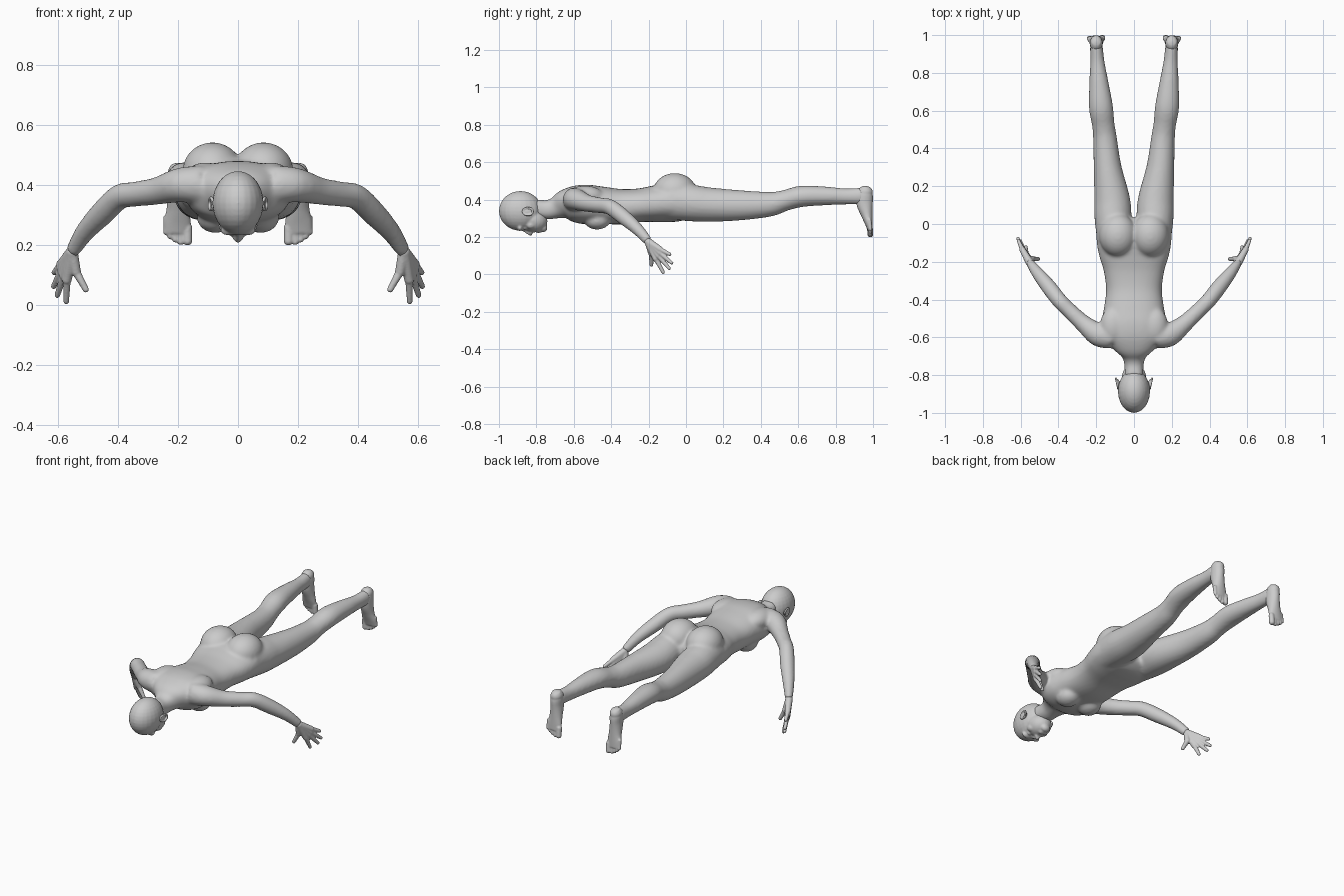
import bpy, bmesh, math
from mathutils import Vector, Matrix

if "Cube" in bpy.data.objects:
    bpy.data.objects.remove(bpy.data.objects["Cube"])

mat = bpy.data.materials.new("neutral_grey")
mat.use_nodes = True
GREY = (0.6, 0.6, 0.6, 1)
mat.diffuse_color = GREY
mat.node_tree.nodes["Principled BSDF"].inputs["Base Color"].default_value = GREY
mat.node_tree.nodes["Principled BSDF"].inputs["Roughness"].default_value = 0.6


def spline(rows, steps=5):
    """Catmull-Rom through rows of numbers."""
    rows = [Vector(r) for r in rows]
    ext = [rows[0]] + rows + [rows[-1]]
    out = []
    for a, b, c, d in zip(ext, ext[1:], ext[2:], ext[3:]):
        for i in range(steps):
            t = i / steps
            out.append(b + (c - a) * (t / 2) + (a * 2 - b * 5 + c * 4 - d) * (t * t / 2)
                       + (b * 3 - a - c * 3 + d) * (t ** 3 / 2))
    return out + [rows[-1]]


def loft(bm, rows, up=(0, 0, 1), n=24, power=1.0):
    """Skin oval sections given as x, y, z, side radius, up radius."""
    pts = spline(rows)
    rings = []
    for i, p in enumerate(pts):
        a, b = pts[max(i - 1, 0)], pts[min(i + 1, len(pts) - 1)]
        tan = Vector((b - a)[:3]).normalized()
        side = tan.cross(Vector(up)).normalized()
        top = side.cross(tan)
        ring = []
        for k in range(n):
            c, s = (f(math.tau * k / n) for f in (math.cos, math.sin))
            c, s = (math.copysign(abs(v) ** power, v) for v in (c, s))
            ring.append(bm.verts.new(Vector(p[:3]) + side * (c * p[3]) + top * (s * p[4])))
        rings.append(ring)
    for r, q in zip(rings, rings[1:]):
        for k in range(n):
            j = (k + 1) % n
            bm.faces.new((r[k], r[j], q[j], q[k]))
    bm.faces.new(rings[0][::-1])
    bm.faces.new(rings[-1])


def ball(bm, centre, radii, tilt=0):
    m = Matrix.Translation(centre) @ Matrix.Rotation(tilt, 4, 'X') @ Matrix.Diagonal((*radii, 1))
    bmesh.ops.create_uvsphere(bm, u_segments=24, v_segments=16, radius=1, matrix=m)


def capsule(bm, a, b, ra, rb):
    up = (0, 0, 1) if abs(a[2] - b[2]) < abs(a[1] - b[1]) * 4 else (0, 1, 0)
    loft(bm, [(*a, ra, ra), (*b, rb, rb)], up, 12)
    ball(bm, a, (ra,) * 3)
    ball(bm, b, (rb,) * 3)


def flip(rows, s):
    return [(r[0] * s, *r[1:]) for r in rows]


def finish(bm, name, voxel, smooth):
    """Fuse overlapping forms into one smooth skin."""
    bmesh.ops.recalc_face_normals(bm, faces=bm.faces)
    me = bpy.data.meshes.new(name)
    bm.to_mesh(me)
    bm.free()
    me.materials.append(mat)
    ob = bpy.data.objects.new(name, me)
    bpy.context.scene.collection.objects.link(ob)
    rm = ob.modifiers.new("fuse", 'REMESH')
    rm.mode = 'VOXEL'
    rm.voxel_size = voxel
    rm.use_smooth_shade = True
    sm = ob.modifiers.new("soften", 'SMOOTH')
    sm.factor = 0.5
    sm.iterations = smooth
    for poly in me.polygons:
        poly.use_smooth = True
    return ob


# Torso profile: y, half width, underside, back
TORSO = [(-.81, .05, .31, .405), (-.75, .051, .295, .397), (-.70, .065, .298, .412),
         (-.65, .12, .295, .452), (-.60, .168, .28, .474), (-.53, .175, .268, .48),
         (-.45, .16, .27, .47), (-.35, .148, .268, .457), (-.25, .16, .28, .46),
         (-.17, .184, .28, .475), (-.09, .198, .28, .49), (-.02, .19, .285, .47),
         (.03, .13, .32, .43)]
LEG = [(.105, -.09, .395, .09, .1), (.111, .03, .382, .098, .098), (.116, .13, .373, .095, .092),
       (.14, .3, .37, .074, .08), (.153, .45, .376, .063, .066), (.163, .53, .396, .06, .056),
       (.175, .62, .418, .064, .057), (.186, .75, .42, .051, .05), (.194, .86, .417, .038, .043),
       (.2, .95, .42, .034, .046)]
ARM = [(.12, -.60, .40, .06, .065), (.19, -.585, .40, .062, .058), (.27, -.525, .38, .046, .046),
       (.345, -.455, .369, .041, .042), (.395, -.405, .36, .041, .042), (.45, -.335, .308, .041, .041),
       (.51, -.26, .243, .033, .033), (.552, -.203, .178, .022, .026)]

bm = bmesh.new()
loft(bm, [(0, y, (lo + hi) / 2, w, (hi - lo) / 2) for y, w, lo, hi in TORSO], n=36, power=.88)
for s in (1, -1):
    loft(bm, flip(LEG, s))
    loft(bm, flip(ARM, s))
    ball(bm, (.085 * s, -.06, .447), (.1, .115, .095))
    ball(bm, (.075 * s, -.475, .29), (.062, .07, .05))
    ball(bm, (.11 * s, -.54, .42), (.07, .1, .055))
finish(bm, "body", .009, 9)

# Head with jaw, nose, lips and brow
bm = bmesh.new()
ball(bm, (0, -.885, .34), (.085, .115, .106))
ball(bm, (0, -.82, .29), (.066, .08, .064), -.2)
ball(bm, (0, -.763, .25), (.028, .022, .024))
capsule(bm, (0, -.868, .238), (0, -.832, .218), .008, .011)
ball(bm, (0, -.79, .231), (.023, .007, .01))
ball(bm, (0, -.779, .232), (.019, .007, .009))
for s in (1, -1):
    ball(bm, (.011 * s, -.828, .225), (.008, .009, .009))
    ball(bm, (.03 * s, -.862, .25), (.016, .009, .012))
    ball(bm, (.03 * s, -.888, .25), (.03, .014, .018))
    ball(bm, (.043 * s, -.83, .265), (.022, .025, .022))
finish(bm, "head", .005, 5)

TIPS = [(.572, -.122, .012), (.602, -.09, .033), (.614, -.077, .062), (.612, -.087, .108)]
KNUCKLES = [(.57, -.162, .085), (.58, -.148, .1), (.587, -.14, .116), (.59, -.138, .134)]
WRIST, THUMB = (.553, -.203, .176), (.507, -.185, .052)
TOES = [(.168, .203, .016), (.191, .203, .011), (.209, .211, .0105), (.226, .222, .01), (.24, .236, .0095)]

for s, side in ((1, "left"), (-1, "right")):
    # Hand: palm rays, fingers and thumb
    bm = bmesh.new()
    for tip, kn in zip(TIPS, KNUCKLES):
        w, k, t = flip([WRIST, kn, tip], s)
        capsule(bm, w, k, .021, .0165)
        capsule(bm, k, t, .0135, .0095)
    w, j, t = flip([WRIST, (.54, -.185, .112), THUMB], s)
    capsule(bm, w, j, .02, .017)
    capsule(bm, j, t, .0145, .0105)
    finish(bm, side + "_hand", .004, 3)

    # Foot: heel to ball, then toes
    bm = bmesh.new()
    foot = [(.2, .965, .468, .024, .022), (.2, .957, .43, .034, .042), (.2, .955, .38, .034, .044),
            (.2, .967, .32, .038, .031), (.202, .977, .275, .045, .021), (.204, .984, .24, .043, .014)]
    loft(bm, flip(foot, s), (0, 1, 0))
    ball(bm, (.2 * s, .958, .44), (.034, .041, .034))
    for x, z, r in TOES:
        capsule(bm, (x * s, .982, z + .055), (x * s, .986, z + r * .7), r, r)
    finish(bm, side + "_foot", .0045, 3)

    # Ear: shallow bowl with a raised rim
    bm = bmesh.new()
    ball(bm, (.084 * s, -.845, .335), (.008, .023, .02))
    rim = [(.09 * s + .006 * s * math.cos(a), -.845 + .027 * math.cos(a), .337 + .02 * math.sin(a))
           for a in (i * math.tau / 14 for i in range(15))]
    for p, q in zip(rim, rim[1:]):
        capsule(bm, p, q, .0055, .0055)
    finish(bm, side + "_ear", .003, 3)
